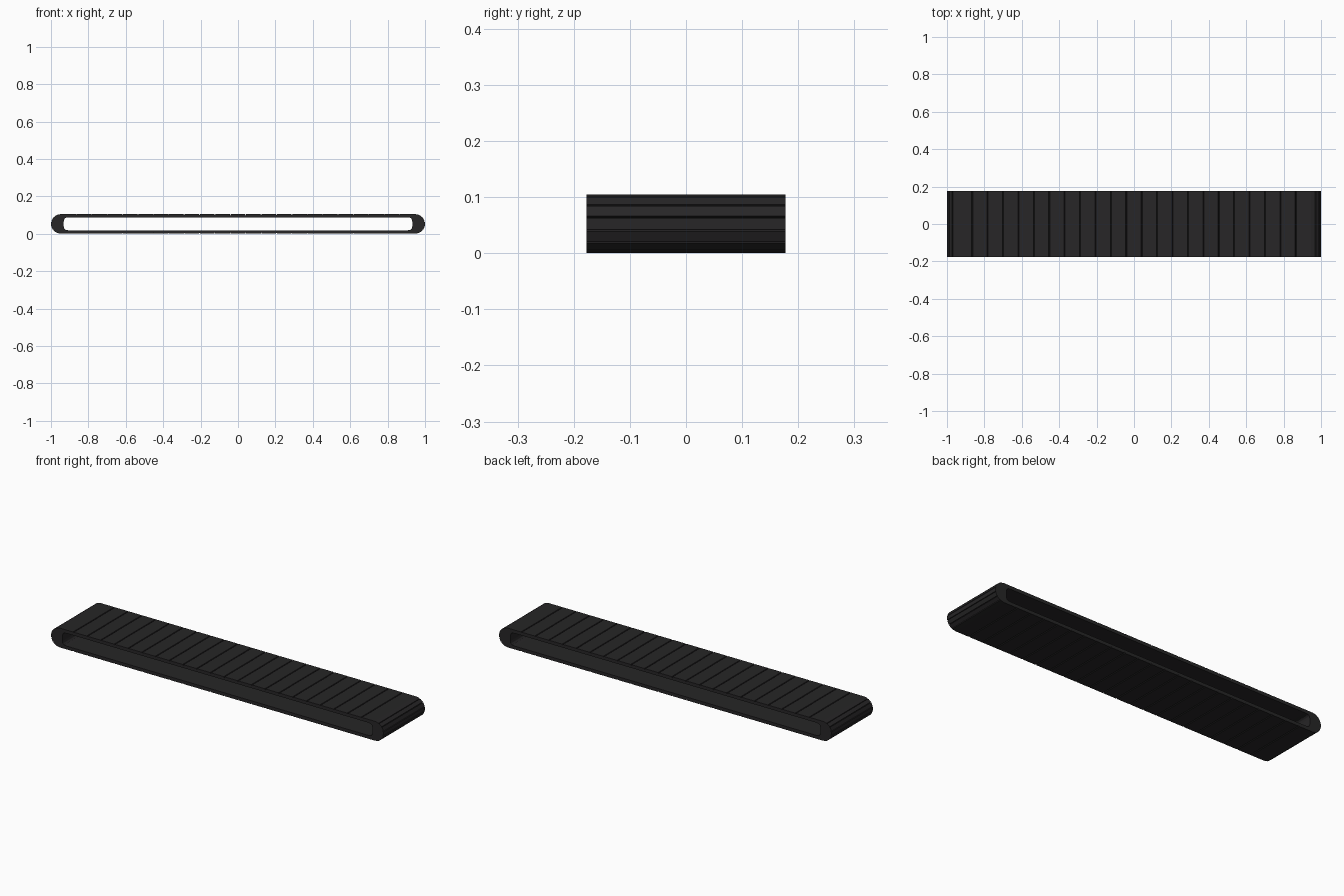
import bpy, bmesh
from math import sin, cos, pi, copysign

if "Cube" in bpy.data.objects:
    bpy.data.objects.remove(bpy.data.objects["Cube"])

R = 0.0525            # outer end radius, half the height
L = 1.0 - R           # half length of the straight runs
HALF_W = 0.177        # half width across y
RUN_SLATS, END_SLATS = 23, 7
GROOVE, DEPTH = 0.003, 0.007


def spow(v, p):
    return copysign(abs(v) ** p, v)


def run_pair(x, side, depth):
    """Outer and inner profile points on the top (1) or bottom (-1) run."""
    return ((x, R + side * (R - depth)), (x * 0.905 / L, R + side * 0.0345))


def end_pair(a, side, depth):
    """Outer and inner profile points on the right (1) or left (-1) end."""
    r = R - depth
    return ((side * (L + r * cos(a)), R + r * sin(a)),
            (side * (0.905 + 0.027 * spow(cos(a), 0.6)), R + 0.0345 * spow(sin(a), 0.6)))


# Profile: top run, right end, bottom run, left end, with a V groove per slat
profile = []


def add_run(side):
    step = 2 * L / RUN_SLATS
    for i in range(RUN_SLATS + 1):
        x = -L + i * step
        for o, d in ((-GROOVE, 0), (0, DEPTH), (GROOVE, 0)):
            if abs(x + o) <= L + 1e-6:
                profile.append(run_pair(side * (x + o), side, d if abs(x) < L - 1e-6 else 0))


def add_end(side):
    step = pi / END_SLATS
    g = GROOVE * 0.6 / R
    for i in range(1, END_SLATS):
        a = side * (pi / 2 - i * step)
        for o, d in ((g, 0), (0, DEPTH), (-g, 0)):
            profile.append(end_pair(a + side * o, side, d))


add_run(1)
add_end(1)
add_run(-1)
add_end(-1)

# Extrude the closed profile across y
bm = bmesh.new()
rings = []
for outer, inner in profile:
    rings.append([bm.verts.new((p[0], y, p[1]))
                  for p, y in ((outer, -HALF_W), (outer, HALF_W), (inner, HALF_W), (inner, -HALF_W))])
for i, a in enumerate(rings):
    b = rings[(i + 1) % len(rings)]
    for k in range(4):
        m = (k + 1) % 4
        bm.faces.new((a[k], a[m], b[m], b[k]))
bmesh.ops.remove_doubles(bm, verts=bm.verts, dist=1e-5)
bmesh.ops.recalc_face_normals(bm, faces=bm.faces)
mesh = bpy.data.meshes.new("slatted_belt")
bm.to_mesh(mesh)
bm.free()
belt = bpy.data.objects.new("slatted_belt", mesh)
bpy.context.collection.objects.link(belt)

# Black rubber
mat = bpy.data.materials.new("black_rubber")
mat.diffuse_color = (0.02, 0.019, 0.02, 1)
mat.use_nodes = True
mat.node_tree.nodes["Principled BSDF"].inputs["Base Color"].default_value = mat.diffuse_color
mesh.materials.append(mat)
